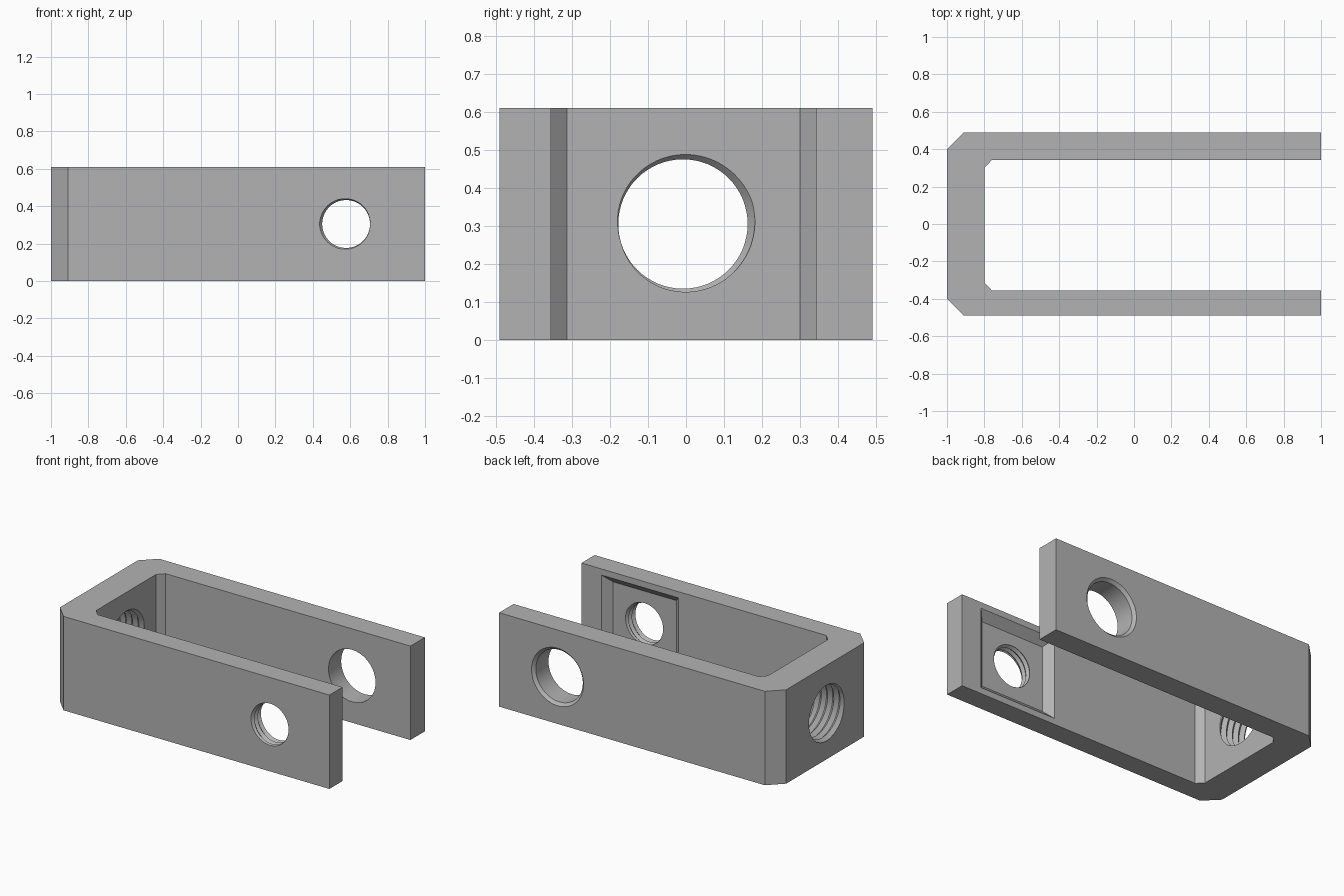
import bpy
import bmesh
import math
from mathutils import Matrix

SEGMENTS = 64
MID_Z = 0.305

cube = bpy.data.objects.get("Cube")
if cube:
    bpy.data.objects.remove(cube, do_unlink=True)

steel = bpy.data.materials.new("steel_grey")
steel.use_nodes = True
grey = (0.45, 0.45, 0.45, 1.0)
steel.diffuse_color = grey
steel.node_tree.nodes["Principled BSDF"].inputs["Base Color"].default_value = grey


def add_object(name, bm):
    bmesh.ops.recalc_face_normals(bm, faces=bm.faces)
    mesh = bpy.data.meshes.new(name)
    bm.to_mesh(mesh)
    bm.free()
    mesh.materials.append(steel)
    obj = bpy.data.objects.new(name, mesh)
    bpy.context.collection.objects.link(obj)
    return obj


def turned_cutter(name, rows, matrix, lead=0.0, shift=0):
    """Closed turned solid from (height, radius) rows; a lead makes it helical."""
    bm = bmesh.new()
    columns = []
    for j in range(SEGMENTS):
        angle = math.tau * j / SEGMENTS
        columns.append([bm.verts.new((r * math.cos(angle), r * math.sin(angle),
                                      z + lead * j / SEGMENTS)) for z, r in rows])
    for j in range(SEGMENTS):
        here, there = columns[j], columns[(j + 1) % SEGMENTS]
        s = shift if j == SEGMENTS - 1 else 0
        for k in range(len(rows) - 1 - s):
            bm.faces.new((here[k], there[k + s], there[k + s + 1], here[k + 1]))
    # Close both ends with fans
    heights = [v.co.z for v in bm.verts]
    low, high = min(heights), max(heights)
    border = [e for e in bm.edges if e.is_boundary]
    bottom = bm.verts.new((0, 0, low - 0.02))
    top = bm.verts.new((0, 0, high + 0.02))
    for e in border:
        a, b = e.verts
        tip = bottom if a.co.z + b.co.z < low + high else top
        bm.faces.new((a, b, tip))
    bmesh.ops.transform(bm, matrix=matrix, verts=bm.verts)
    return add_object(name, bm)


def thread_cutter(name, minor, major, pitch, turns, face, phase, matrix):
    """V thread whose root meets the height 'face' at 'phase' of a turn."""
    start = face - pitch * (turns + 0.5 + phase)
    rows = [(start + k * pitch / 2, major if k % 2 else minor)
            for k in range(2 * (turns + 3) + 1)]
    return turned_cutter(name, rows, matrix, pitch, 2)


# U-shaped body with bevelled corners
outline = [(1, -0.49), (1, -0.355), (-0.76, -0.355), (-0.8, -0.313),
           (-0.8, 0.3), (-0.76, 0.342), (1, 0.342), (1, 0.49),
           (-0.91, 0.49), (-1, 0.4), (-1, -0.4), (-0.91, -0.49)]
bm = bmesh.new()
base = bm.faces.new([bm.verts.new((x, y, 0)) for x, y in outline])
raised = bmesh.ops.extrude_face_region(bm, geom=[base])["geom"]
bmesh.ops.translate(bm, vec=(0, 0, 0.61),
                    verts=[v for v in raised if isinstance(v, bmesh.types.BMVert)])
body = add_object("clevis_body", bm)

# Square recess with sloped walls on the inside of the front arm
bm = bmesh.new()
bmesh.ops.create_cube(bm, size=2)
for v in bm.verts:
    grow = 0.06 if v.co.y > 0 else 0.0
    v.co.x = 0.58 + v.co.x * (0.227 + grow)
    v.co.z = MID_Z + v.co.z * (0.215 + grow)
    v.co.y = -0.405 + grow
recess = add_object("recess_cutter", bm)

# Holes: axis along x for the base, along y for the arms
along_x = Matrix.Translation((0, -0.008, MID_Z)) @ Matrix.Rotation(math.pi / 2, 4, 'Y')
along_front = Matrix.Translation((0.578, 0, MID_Z)) @ Matrix.Rotation(math.pi / 2, 4, 'X')
along_back = Matrix.Translation((0.58, 0, MID_Z)) @ Matrix.Rotation(-math.pi / 2, 4, 'X')
cutters = [
    recess,
    thread_cutter("base_thread_cutter", 0.17, 0.191, 0.045, 7, -0.8, 0.3, along_x),
    thread_cutter("front_thread_cutter", 0.128, 0.142, 0.035, 4, 0.49, 0.5, along_front),
    turned_cutter("back_hole_cutter",
                  [(0.2, 0.169), (0.472, 0.169), (0.49, 0.187), (0.51, 0.207)], along_back),
]

# Cut everything out of the body, then discard the cutters
bpy.context.view_layer.objects.active = body
for cutter in cutters:
    cutter.hide_render = True
    mod = body.modifiers.new(cutter.name, 'BOOLEAN')
    mod.operation = 'DIFFERENCE'
    mod.solver = 'EXACT'
    mod.object = cutter
    bpy.ops.object.modifier_apply(modifier=mod.name)
    bpy.data.objects.remove(cutter, do_unlink=True)

bpy.ops.object.select_all(action='DESELECT')
body.select_set(True)
bpy.ops.object.shade_smooth_by_angle(angle=math.radians(30))
